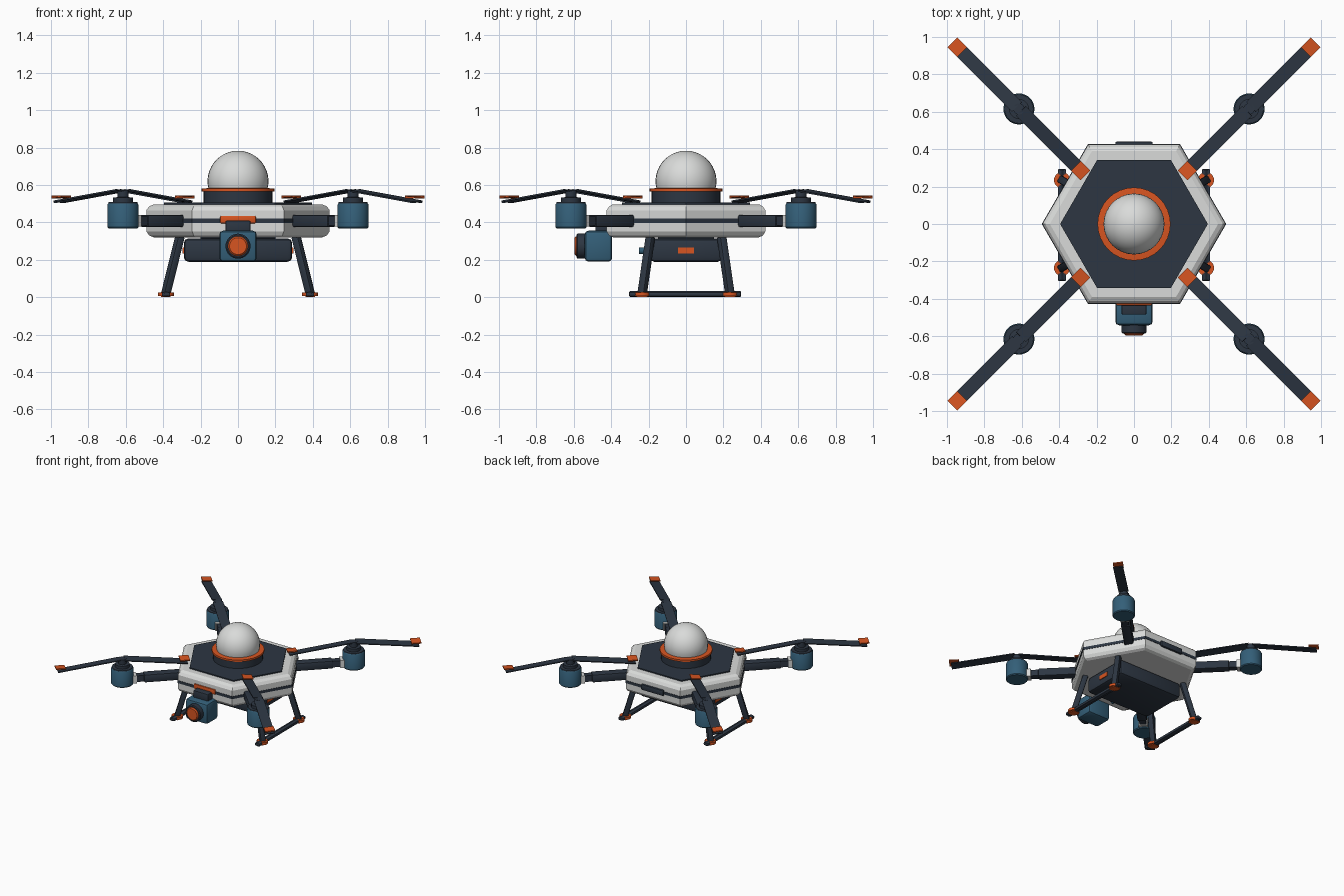
import bpy, bmesh, math
from mathutils import Vector, Matrix

cube = bpy.data.objects.get("Cube")
if cube:
    bpy.data.objects.remove(cube, do_unlink=True)


def material(name, rgb):
    m = bpy.data.materials.new(name)
    m.use_nodes = True
    m.diffuse_color = (*rgb, 1)
    m.node_tree.nodes["Principled BSDF"].inputs["Base Color"].default_value = (*rgb, 1)
    return m


WHITE = material("shell white", (0.70, 0.71, 0.70))
DARK = material("charcoal navy", (0.026, 0.037, 0.055))
BLUE = material("steel blue", (0.034, 0.115, 0.19))
ORANGE = material("safety orange", (0.68, 0.09, 0.015))


def finish(bm, name, mat, smooth=True):
    bmesh.ops.recalc_face_normals(bm, faces=bm.faces)
    mesh = bpy.data.meshes.new(name)
    bm.to_mesh(mesh)
    bm.free()
    mesh.materials.append(mat)
    ob = bpy.data.objects.new(name, mesh)
    bpy.context.collection.objects.link(ob)
    if smooth:
        bpy.ops.object.select_all(action="DESELECT")
        bpy.context.view_layer.objects.active = ob
        ob.select_set(True)
        bpy.ops.object.shade_smooth_by_angle(angle=math.radians(30))
    return ob


def turned(name, mat, profile, sides=32, at=(0, 0, 0), axis=(0, 0, 1)):
    """Stack of (radius, height) rings, capped at both ends."""
    bm = bmesh.new()
    turn = Vector((0, 0, 1)).rotation_difference(Vector(axis)).to_matrix()
    rings = []
    for r, h in profile:
        angles = [math.tau * i / sides for i in range(sides)]
        rings.append([bm.verts.new(turn @ Vector((r * math.cos(a), r * math.sin(a), h)) + Vector(at))
                      for a in angles])
    for low, high in zip(rings, rings[1:]):
        for i in range(sides):
            j = (i + 1) % sides
            bm.faces.new((low[i], low[j], high[j], high[i]))
    bm.faces.new(rings[0])
    bm.faces.new(rings[-1])
    return finish(bm, name, mat, sides > 6)


def box(name, mat, centre, size, bevel=0.0, turn=None):
    bm = bmesh.new()
    bmesh.ops.create_cube(bm, size=1)
    bmesh.ops.scale(bm, vec=size, verts=bm.verts)
    if bevel:
        bmesh.ops.bevel(bm, geom=bm.edges[:], offset=bevel, segments=2, profile=0.5, affect="EDGES")
    if turn:
        bm.transform(turn.to_4x4())
    bmesh.ops.translate(bm, vec=centre, verts=bm.verts)
    return finish(bm, name, mat, bevel > 0)


def beam(name, mat, a, b, width, height, bevel=0.0, pitch=0.0):
    """Box running from point a to point b, rolled about its length by pitch."""
    a, b = Vector(a), Vector(b)
    along = (b - a).normalized()
    side = Vector((0, 0, 1)).cross(along).normalized()
    turn = Matrix((along, side, along.cross(side))).transposed()
    turn = turn @ Matrix.Rotation(pitch, 3, "X")
    return box(name, mat, (a + b) / 2, ((b - a).length, width, height), bevel, turn)


# Hexagonal hull with chamfered rims, seam band and top plate
turned("hull", WHITE, [(0.45, 0.32), (0.475, 0.33), (0.49, 0.352), (0.49, 0.465),
                       (0.475, 0.485), (0.45, 0.497)], 6)
turned("seam_band", DARK, [(0.493, 0.398), (0.493, 0.42)], 6)
turned("top_plate", DARK, [(0.395, 0.49), (0.395, 0.506)], 6)
box("rear_port", DARK, (0, 0.428, 0.41), (0.2, 0.024, 0.045), 0.006)

# Sensor dome on its pedestal
turned("dome_pedestal", DARK, [(0.185, 0.5), (0.185, 0.567)])
turned("dome_ring", ORANGE, [(0.195, 0.565), (0.195, 0.58), (0.165, 0.583)])
arc = [math.radians(-14 + 103 * i / 12) for i in range(13)]
turned("dome", WHITE, [(0.163 * math.cos(t), 0.62 + 0.163 * math.sin(t)) for t in arc])

# Four arms, each with a motor and a two-blade rotor
for sx in (-1, 1):
    for sy in (-1, 1):
        tag = ("left" if sx > 0 else "right") + ("_front" if sy < 0 else "_rear")
        out = Vector((sx, sy, 0)).normalized()

        def point(r, z):
            return out * r + Vector((0, 0, z))

        beam("arm_" + tag, DARK, point(0.36, 0.408), point(0.82, 0.408), 0.05, 0.05)
        beam("arm_sleeve_" + tag, DARK, point(0.38, 0.408), point(0.71, 0.408), 0.07, 0.065, 0.01)
        beam("arm_collar_" + tag, WHITE, point(0.765, 0.408), point(0.80, 0.408), 0.068, 0.062)
        hub = point(0.87, 0)
        turned("motor_" + tag, BLUE, [(0.077, 0.368), (0.083, 0.375), (0.083, 0.495), (0.079, 0.502)],
               at=hub)
        turned("motor_cap_" + tag, DARK, [(0.079, 0.5), (0.077, 0.508), (0.053, 0.509),
                                          (0.053, 0.533), (0.03, 0.535), (0.03, 0.574)], at=hub)
        for way, label in ((1, "outer"), (-1, "inner")):
            beam(f"blade_{label}_{tag}", DARK, point(0.87 + way * 0.015, 0.571),
                 point(0.87 + way * 0.487, 0.51), 0.074, 0.008, pitch=0.09)
            beam(f"blade_tip_{label}_{tag}", ORANGE, point(0.87 + way * 0.43, 0.537),
                 point(0.87 + way * 0.503, 0.537), 0.075, 0.009, pitch=0.09)

# Battery slung below the hull
box("battery", DARK, (0, 0, 0.252), (0.58, 0.39, 0.125), 0.025)
box("battery_mount", DARK, (0, 0, 0.315), (0.4, 0.3, 0.03))
turned("front_sensor", BLUE, [(0.018, 0), (0.018, 0.07)], 16, (0, -0.18, 0.248), (0, -1, 0))

# Landing gear
for sx, side in ((1, "left"), (-1, "right")):
    box("battery_latch_" + side, ORANGE, (sx * 0.29, 0, 0.25), (0.012, 0.085, 0.032))
    turned("skid_" + side, DARK, [(0.01, -0.305), (0.015, -0.3), (0.015, 0.29), (0.01, 0.295)], 12,
           (sx * 0.385, 0, 0.017), (0, 1, 0))
    box("skid_pad_" + side, DARK, (sx * 0.385, -0.005, 0.016), (0.045, 0.6, 0.024), 0.008)
    for sy, end in ((-1, "front"), (1, "rear")):
        foot = (sx * 0.387, sy * 0.235, 0.015)
        beam(f"leg_{end}_{side}", DARK, (sx * 0.31, sy * 0.19, 0.325), foot, 0.042, 0.042, 0.008)
        turned(f"foot_clamp_{end}_{side}", ORANGE, [(0.043, 0.006), (0.043, 0.026)], 20,
               (sx * 0.385, sy * 0.235, 0))
        box(f"clamp_strap_{end}_{side}", ORANGE, foot, (0.05, 0.06, 0.028))

# Gimbal camera at the nose
box("camera_mount", ORANGE, (0, -0.42, 0.415), (0.19, 0.03, 0.04), 0.006)
box("camera_bracket", DARK, (0, -0.445, 0.375), (0.135, 0.08, 0.07), 0.008)
box("camera_body", BLUE, (0, -0.468, 0.273), (0.2, 0.147, 0.165), 0.02)
turned("lens_barrel", DARK, [(0.067, 0), (0.067, 0.045), (0.06, 0.05)], 32, (0, -0.535, 0.273), (0, -1, 0))
turned("lens_glass", ORANGE, [(0.053, 0), (0.053, 0.052), (0.045, 0.06)], 32, (0, -0.535, 0.273), (0, -1, 0))
